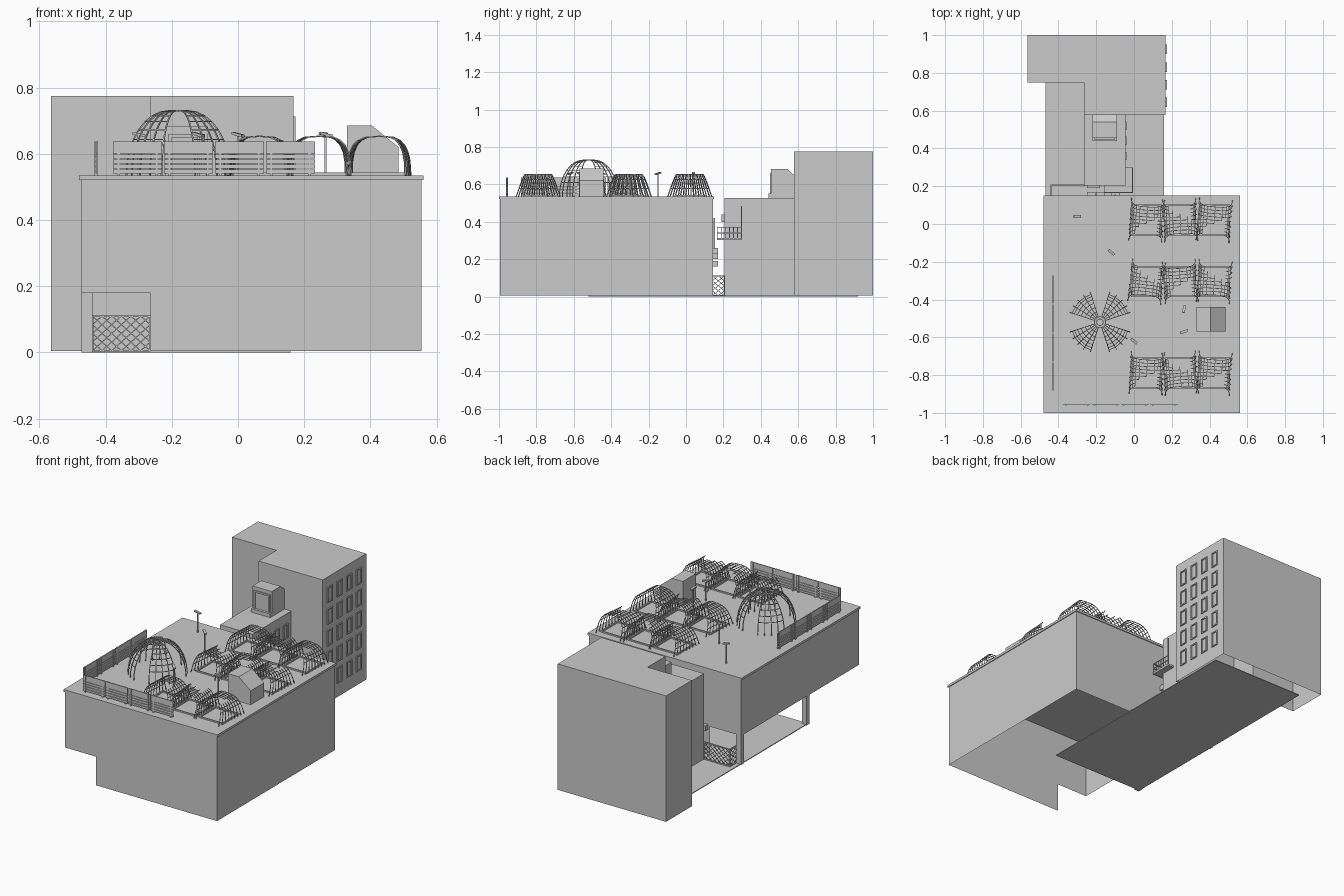
import bpy, bmesh, math, random
from mathutils import Vector, Matrix

if "Cube" in bpy.data.objects:
    bpy.data.objects.remove(bpy.data.objects["Cube"])

random.seed(4)
ROOF = 0.535


def finish(name, bm, recalc=True):
    if recalc:
        bmesh.ops.recalc_face_normals(bm, faces=bm.faces[:])
    me = bpy.data.meshes.new(name)
    bm.to_mesh(me)
    bm.free()
    ob = bpy.data.objects.new(name, me)
    bpy.context.collection.objects.link(ob)
    return ob


def add_box(bm, x0, x1, y0, y1, z0, z1):
    m = Matrix.Translation(((x0 + x1) / 2, (y0 + y1) / 2, (z0 + z1) / 2)) @ \
        Matrix.Diagonal((x1 - x0, y1 - y0, z1 - z0, 1))
    bmesh.ops.create_cube(bm, size=1, matrix=m)


def boxes(name, items):
    bm = bmesh.new()
    for b in items:
        add_box(bm, *b)
    return finish(name, bm)


def bar(bm, a, b, w=0.004):
    a, b = Vector(a), Vector(b)
    d = b - a
    if d.length < 1e-5:
        return
    m = Matrix.Translation((a + b) / 2) @ d.to_track_quat('Z', 'Y').to_matrix().to_4x4() @ \
        Matrix.Diagonal((w, w, d.length, 1))
    bmesh.ops.create_cube(bm, size=1, matrix=m)


def prism(name, pts, vec, skip=None):
    """Extrude a closed outline along vec; skip(face) drops open sides."""
    bm = bmesh.new()
    f = bm.faces.new([bm.verts.new(p) for p in pts])
    r = bmesh.ops.extrude_face_region(bm, geom=[f], use_keep_orig=True)
    bmesh.ops.translate(bm, vec=vec, verts=[v for v in r['geom'] if isinstance(v, bmesh.types.BMVert)])
    bmesh.ops.recalc_face_normals(bm, faces=bm.faces[:])
    if skip:
        bmesh.ops.delete(bm, geom=[f for f in bm.faces if skip(f)], context='FACES')
    return finish(name, bm, False)


# main hall: open-bottomed shell with a passage cut under its left side
hall = [(-.475, .18), (-.265, .18), (-.265, .005), (.555, .005), (.555, .528), (-.475, .528)]


def hall_open(f):
    c = f.calc_center_median()
    return abs(f.normal.y) < .5 and (c.z < .2)


prism("main_hall_walls", [(x, -.995, z) for x, z in hall], (0, 1.14, 0), hall_open)
boxes("roof_slab", [(-.48, .56, -1, .15, .521, ROOF)])
boxes("passage_posts", [(-.472, -.44, y, y + .03, 0, .18) for y in (-.52, .115)])
boxes("ground_floor", [(-.468, .158, -.51, .92, 0, .005)])

# tower behind (L plan, open below) and the narrow block in front of it
plan = [(-.565, 1), (-.565, .75), (-.265, .75), (-.265, .578), (.168, .578), (.168, 1)]
prism("tower", [(x, y, .005) for x, y in plan], (0, 0, .77), lambda f: f.normal.z < -.5)
boxes("middle_block", [(-.265, -.045, .205, .578, .005, .528)])

# window frames with recessed panes
bm = bmesh.new()


def window(x, y, z, w, h, t=.006, e=.007):
    add_box(bm, x, x + t, y - w, y + w, z, z + e)
    add_box(bm, x, x + t, y - w, y + w, z + h - e, z + h)
    for s in (-1, 1):
        c = y + s * (w - e / 2)
        add_box(bm, x, x + t, c - e / 2, c + e / 2, z, z + h)


for i in range(4):
    for j in range(5):
        window(.168, .645 + i * .093, .09 + j * .132, .025, .095)
for i in range(3):
    for j in range(3):
        window(-.045, .36 + i * .08, .1 + j * .14, .022, .09)
finish("window_frames", bm)

# sloped roof huts
hut = [(.33, ROOF), (.485, ROOF), (.485, .62), (.405, .685), (.33, .685)]
prism("roof_hut", [(x, -.57, z) for x, z in hut], (0, .13, 0))
hut = [(.455, .528), (.578, .528), (.578, .65), (.54, .682), (.455, .682)]
prism("rear_hut", [(-.22, y, z) for y, z in hut], (.13, 0, 0))
boxes("rear_hut_frame", [(-.22, -.09, .44, .455, .528, .55), (-.21, -.2, .448, .456, .55, .66),
                         (-.11, -.1, .448, .456, .55, .66), (-.21, -.1, .448, .456, .65, .66)])

# balcony, rails, drain pipe and wall units in the gap
bm = bmesh.new()
add_box(bm, -.16, -.045, .165, .205, .302, .314)
add_box(bm, -.045, -.005, .165, .3, .302, .314)
for z in (.34, .37):
    bar(bm, (-.16, .168, z), (-.008, .168, z))
    bar(bm, (-.008, .168, z), (-.008, .298, z))
for i in range(7):
    bar(bm, (-.008, .168 + i * .0215, .31), (-.008, .168 + i * .0215, .37), .003)
bar(bm, (-.008, .297, .31), (-.008, .297, .485), .005)
finish("balcony", bm)
bm = bmesh.new()
bar(bm, (-.1, .152, .25), (-.1, .152, .42), .008)
for x, z in ((-.25, .16), (-.2, .2), (-.12, .23)):
    add_box(bm, x, x + .045, .145, .17, z, z + .03)
add_box(bm, -.25, -.18, .19, .205, .4, .44)
finish("wall_units", bm)

# lattice gate closing the passage, with a short side return
bm = bmesh.new()


def lattice(p, d, length, n, h=.105):
    p, d = Vector(p), Vector(d)
    up = Vector((0, 0, 1))
    s = length / n
    rows = max(1, round(h / (s * .8)))
    for i in range(n):
        for j in range(rows):
            a, b = p + d * s * i, p + d * s * (i + 1)
            z0, z1 = up * h * j / rows, up * h * (j + 1) / rows
            bar(bm, a + z0, b + z1, .003)
            bar(bm, a + z1, b + z0, .003)
    for z in (0, h):
        bar(bm, p + up * z, p + d * length + up * z, .006)
    for k in (0, length):
        bar(bm, p + d * k, p + d * k + up * h, .006)


lattice((-.44, .205, .005), (1, 0, 0), .175, 6)
lattice((-.44, .14, .005), (0, 1, 0), .065, 2)
finish("passage_gate", bm)


# slatted roof fences
def fence(name, start, axis, length, n):
    bm = bmesh.new()
    s = length / n

    def piece(a, b, t, z0, z1):
        if axis == 'x':
            add_box(bm, start[0] + a, start[0] + b, start[1] - t, start[1] + t, z0, z1)
        else:
            add_box(bm, start[0] - t, start[0] + t, start[1] + a, start[1] + b, z0, z1)
    for i in range(n):
        piece(i * s + .003, (i + 1) * s - .003, .0025, .6, .637)
        for k in range(4):
            piece(i * s + .003, (i + 1) * s - .003, .0025, .541 + k * .015, .553 + k * .015)
        for e in (.015, s - .023):
            piece(i * s + e, i * s + e + .008, .005, ROOF, .637)
    finish(name, bm)


fence("front_fence", (-.38, -.957), 'x', .615, 4)
fence("left_fence", (-.428, -.885), 'y', .615, 4)

# large open dome made of four lattice petals
bm = bmesh.new()
C = Vector((-.18, -.52, ROOF))


def dome_pt(lon, t):
    r = .03 + .135 * math.cos(t)
    return C + Vector((r * math.cos(lon), r * math.sin(lon), .195 * math.sin(t)))


LAT, LON = 8, 4
for q in range(4):
    mid = math.pi / 4 + q * math.pi / 2
    g = [[dome_pt(mid + math.radians(-27 + 54 * i / LON), math.pi / 2 * j / LAT)
          for j in range(LAT + 1)] for i in range(LON + 1)]
    for i in range(LON + 1):
        for j in range(LAT + 1):
            if j < LAT:
                bar(bm, g[i][j], g[i][j + 1])
            if i < LON and j > 1:
                bar(bm, g[i][j], g[i + 1][j], .0035)
for k in range(12):
    for r in (.018, .03):
        p = [C + Vector((r * math.cos(a), r * math.sin(a), .195))
             for a in (k * math.pi / 6, (k + 1) * math.pi / 6)]
        bar(bm, p[0], p[1])
finish("large_dome", bm)


# nine lattice arbours, each over a square planter frame
def arbour(name, cx, cy):
    bm = bmesh.new()
    rot = Matrix.Rotation(math.radians(random.uniform(-7, 7)), 3, 'Z')
    NU, NV = 12, 8

    def pt(i, j):
        t = math.pi * i / NU
        c, s = math.cos(t), math.sin(t)
        x = .088 * math.copysign(abs(c) ** .6, c)
        h = s ** .75
        y = (2 * j / NV - 1) * (.112 - .042 * h)
        return Vector((cx, cy, ROOF)) + rot @ Vector((x, y, .118 * h))
    side = random.choice((-1, 1))
    for j in range(NV + 1):
        for i in range(NU):
            # one upper corner is left open
            if 3 < i < 8 and (j - NV / 2) * side > i - 4.5:
                continue
            bar(bm, pt(i, j), pt(i + 1, j), .0035)
            if j < NV and i > 1:
                bar(bm, pt(i, j), pt(i, j + 1), .003)
    finish(name, bm)
    a, b, z = .082, .074, ROOF + .008
    boxes(name + "_planter", [
        (cx - a, cx + a, cy - a, cy - b, ROOF, z), (cx - a, cx + a, cy + b, cy + a, ROOF, z),
        (cx - a, cx - b, cy - b, cy + b, ROOF, z), (cx + b, cx + a, cy - b, cy + b, ROOF, z)])


for r, y in enumerate((.02, -.305, -.79)):
    for c, x in enumerate((.067, .245, .425)):
        arbour(f"arbour_{r}_{c}", x, y)

# roof lamps: thin pole with a tilted flat head
for n, (x, y, ang) in enumerate(((-.3, .04, 0), (-.12, -.15, -40), (0, -.62, -40),
                                 (.265, -.45, 80), (.265, -.57, 20))):
    bm = bmesh.new()
    bar(bm, (x, y, ROOF), (x, y, .655), .006)
    m = Matrix.Translation((x, y, .658)) @ Matrix.Rotation(math.radians(ang), 4, 'Z') @ \
        Matrix.Rotation(math.radians(12), 4, 'Y') @ Matrix.Diagonal((.04, .014, .008, 1))
    bmesh.ops.create_cube(bm, size=1, matrix=m)
    finish(f"roof_lamp_{n}", bm)
